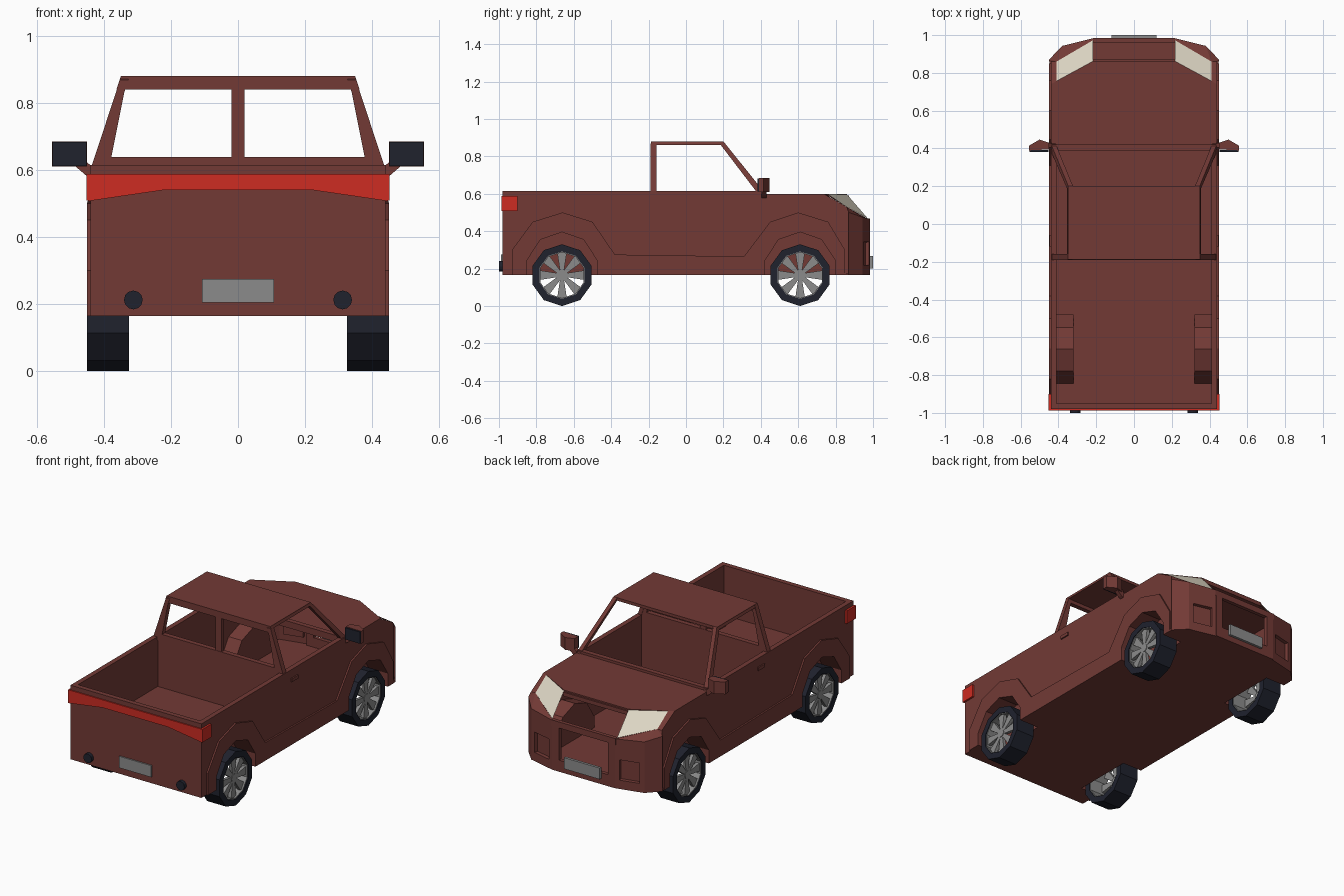
import bpy, bmesh, math
from mathutils import Vector

cube = bpy.data.objects.get("Cube")
if cube:
    bpy.data.objects.remove(cube)


def material(name, rgb):
    m = bpy.data.materials.new(name)
    m.use_nodes = True
    m.diffuse_color = (*rgb, 1)
    m.node_tree.nodes["Principled BSDF"].inputs["Base Color"].default_value = (*rgb, 1)
    return m


BROWN = material("brown paint", (0.17, 0.042, 0.036))
RED = material("red lens", (0.61, 0.025, 0.016))
GREY = material("grey metal", (0.26, 0.26, 0.26))
CREAM = material("cream lens", (0.72, 0.67, 0.55))
DARK = material("dark rubber", (0.014, 0.016, 0.027))


def finish(name, bm, mat, mirror=False, fix=True):
    if fix:
        bmesh.ops.recalc_face_normals(bm, faces=bm.faces)
    me = bpy.data.meshes.new(name)
    bm.to_mesh(me)
    bm.free()
    me.materials.append(mat)
    ob = bpy.data.objects.new(name, me)
    bpy.context.collection.objects.link(ob)
    if mirror:
        ob.modifiers.new("Mirror", 'MIRROR').use_mirror_merge = False
    return ob


def place(axis, u, v, c):
    return Vector({"x": (c, u, v), "y": (u, c, v), "z": (u, v, c)}[axis])


def prism(name, pts, axis, lo, hi, mat=BROWN, mirror=False, warp=None):
    """Extrude a 2D outline along an axis."""
    bm = bmesh.new()
    rings = [[bm.verts.new(place(axis, u, v, c)) for u, v in pts] for c in (lo, hi)]
    for ring in rings:
        bm.faces.new(ring)
    for i in range(len(pts)):
        j = (i + 1) % len(pts)
        bm.faces.new((rings[0][i], rings[0][j], rings[1][j], rings[1][i]))
    if warp:
        for v in bm.verts:
            v.co = warp(v.co)
    return finish(name, bm, mat, mirror)


def box(name, x, y, z, mat=BROWN, mirror=False):
    pts = [(x[0], y[0]), (x[1], y[0]), (x[1], y[1]), (x[0], y[1])]
    return prism(name, pts, "z", z[0], z[1], mat, mirror)


def sheet(name, verts, faces, mat=BROWN):
    bm = bmesh.new()
    vs = [bm.verts.new(v) for v in verts]
    for f in faces:
        bm.faces.new([vs[i] for i in f])
    return finish(name, bm, mat, True, False)


def both(half):
    """Close a half outline by reflecting it in x."""
    return half + [(-u, v) for u, v in reversed(half)]


BASE = 0.165
AXLES = (-0.663, 0.61)


def arch(cy):
    return [(cy + d, BASE + h) for d, h in
            ((-.187, 0), (-.187, .08), (-.115, .19), (0, .23),
             (.115, .19), (.187, .08), (.187, 0))]


arches = arch(AXLES[0]) + arch(AXLES[1])

# Body sides with wheel openings, and the raised fender flares
prism("body_side", [(-.975, BASE)] + arches + [(.87, BASE), (.87, .5), (.86, .53), (.74, .598),
      (.42, .6), (.39, .615), (-.975, .615)], "x", .41, .44, mirror=True)
prism("fender_flare", [(-.93, BASE)] + arches + [(.85, BASE), (.85, .3), (.76, .45), (.6, .5),
      (.45, .45), (.31, .265), (-.38, .275), (-.5, .45), (-.66, .5), (-.82, .45), (-.93, .3)],
      "x", .438, .45, mirror=True)

# Wheel wells, open below and outside
for label, cy in zip(("rear", "front"), AXLES):
    bm = bmesh.new()
    inner, outer = [[bm.verts.new((x, y, z)) for y, z in arch(cy)] for x in (.32, .43)]
    bm.faces.new(inner)
    for i in range(len(inner) - 1):
        bm.faces.new((inner[i], inner[i + 1], outer[i + 1], outer[i]))
    finish(label + "_wheel_well", bm, BROWN, True)

# Floors and walls
notched = [(.44, -.975)]
for cy in AXLES:
    notched += [(.44, cy - .187), (.32, cy - .187), (.32, cy + .187), (.44, cy + .187)]
notched += [(.45, .87), (.38, .94), (.21, .98)]
prism("underside", both(notched), "z", BASE, BASE + .012)
box("bed_floor", (-.32, .32), (-.96, -.17), (.3, .312))
for label, y in (("back", (-.96, -.845)), ("fore", (-.481, -.17))):
    box("bed_floor_" + label, (.32, .41), y, (.3, .312), mirror=True)
box("bed_front_wall", (-.415, .415), (-.185, -.16), (BASE, .62))
box("tailgate", (-.44, .44), (-.98, -.95), (BASE, .615))

# Hood and cowl
prism("hood", both([(.44, .41), (.44, .74), (.41, .757), (.217, .862)]), "z", .585, .6)
box("hood_lip", (-.217, .217), (.85, .872), (.568, .592))
box("cowl", (-.435, .435), (.39, .42), (.575, .615))

# Nose corners: lower row carries recessed intakes
cols = [(.45, .87, .5), (.38, .943, .475), (.21, .985, .465)]
verts = []
for x, y, top in cols:
    verts += [(x, y, BASE), (x, y, .19), (x, y, .37), (x, y, top)]
verts += [(.41, .86, .53), (.217, .973, .465), (.44, .86, .53)]
faces = [(c + r, c + r + 1, c + r + 5, c + r + 4)[::-1] for c in (0, 4) for r in range(3)]
faces = [f[::-1] for f in faces]
faces += [(3, 14, 12, 7), (7, 12, 13, 11)]
nose = sheet("nose_corner", verts, faces)
bm = bmesh.new()
bm.from_mesh(nose.data)
bm.faces.ensure_lookup_table()
intake = bm.faces[4]
bm.normal_update()
depth = -.02 if intake.normal.y > 0 else .02
bmesh.ops.inset_individual(bm, faces=[intake], thickness=.04)
bmesh.ops.inset_individual(bm, faces=[intake], thickness=.002, depth=depth)
bm.to_mesh(nose.data)
bm.free()

# Headlights and the painted strip beside them
sheet("headlight", [(.41, .757, .6), (.217, .862, .595), (.217, .973, .467), (.41, .86, .53)],
      [(0, 3, 2, 1)], CREAM)
sheet("headlight_surround", [(.41, .757, .6), (.44, .74, .6), (.44, .86, .53), (.41, .86, .53)],
      [(0, 1, 2, 3)])

# Open grille frame
box("grille_bar", (-.217, .217), (.962, .985), (.43, .467))
box("bumper", (-.212, .212), (.962, .985), (BASE, .235))
box("grille_post", (.165, .212), (.962, .985), (.23, .435), mirror=True)

# Cab: leaning side frames, rear window frame, roof
prism("cab_side_frame", [(-.19, .6), (-.19, .868), (-.178, .88), (.2, .88), (.425, .6), (.385, .6),
      (.185, .862), (-.158, .862), (-.158, .6)], "x", -.025, 0, mirror=True,
      warp=lambda p: Vector((p.x + .44 - (p.z - .6) * .33, p.y, p.z)))
prism("rear_window_post", [(.44, .6), (.385, .6), (.335, .85), (.357, .85)],
      "y", -.19, -.16, mirror=True)
prism("rear_window_header", both([(.362, .84), (.349, .88)]), "y", -.188, -.16)
prism("rear_window_sill", both([(.44, .595), (.427, .638)]), "y", -.19, -.16)
box("rear_window_divider", (-.02, .02), (-.188, -.162), (.63, .85))
box("roof", (-.349, .349), (-.185, .2), (.862, .88))

# Mirrors: painted housing with dark glass, on a slanted arm
prism("mirror_housing", [(.45, .395), (.45, .43), (.5, .447), (.555, .415), (.555, .39)],
      "z", .61, .685, mirror=True)
box("mirror_glass", (.452, .553), (.382, .391), (.612, .683), DARK, True)
prism("mirror_arm", [(.435, .575), (.435, .61), (.46, .63), (.49, .615), (.455, .585)],
      "y", .405, .43, mirror=True)

# Tail lights, exhausts, plates, handles
prism("tail_light_strip", both([(.445, .507), (.445, .587), (0, .587)])
      [:2] + [(-.445, .587), (-.445, .507), (-.22, .54), (.22, .54)], "y", -.987, -.979, RED)
box("tail_light_side", (.436, .452), (-.987, -.9), (.508, .587), RED, True)
disc = [(.312 + .028 * math.cos(a * math.pi / 6), .212 + .028 * math.sin(a * math.pi / 6))
        for a in range(12)]
prism("exhaust", disc, "y", -1, -.97, DARK, True)
box("rear_plate", (-.108, .108), (-.988, -.978), (.205, .275), GREY)
box("front_plate", (-.12, .12), (.984, 1), (.2, .268), GREY)
box("door_handle", (.435, .448), (-.12, -.058), (.543, .563), mirror=True)


# Wheels: ten-sided open tyres, rim liners and flared spokes
def ring(name, cy, r_out, r_in, x0, x1, mat):
    bm = bmesh.new()
    rows = []
    for r, x in ((r_out, x0), (r_out, x1), (r_in, x1), (r_in, x0)):
        rows.append([bm.verts.new((x, cy + r * math.sin(k * math.pi / 5),
                                   .165 - r * math.cos(k * math.pi / 5))) for k in range(10)])
    for a in range(4):
        for k in range(10):
            p, q, n = rows[a], rows[(a + 1) % 4], (k + 1) % 10
            bm.faces.new((p[k], p[n], q[n], q[k]))
    finish(name, bm, mat, True)


for label, cy in zip(("rear", "front"), AXLES):
    ring(label + "_tyre", cy, .165, .127, .325, .45, DARK)
    ring(label + "_rim", cy, .128, .122, .33, .445, GREY)
    for s in range(8):
        t = s * math.pi / 4
        pts = []
        for r, w in ((.0, -.007), (.124, -.026), (.124, .026), (.0, .007)):
            pts.append((cy + r * math.sin(t) + w * math.cos(t),
                        .165 + r * math.cos(t) - w * math.sin(t)))
        prism(f"{label}_spoke_{s + 1}", pts, "x", .415, .435, GREY, True)
    hub = [(cy + .024 * math.cos(k * math.pi / 5), .165 + .024 * math.sin(k * math.pi / 5))
           for k in range(10)]
    prism(label + "_hub", hub, "x", .41, .438, GREY, True)
